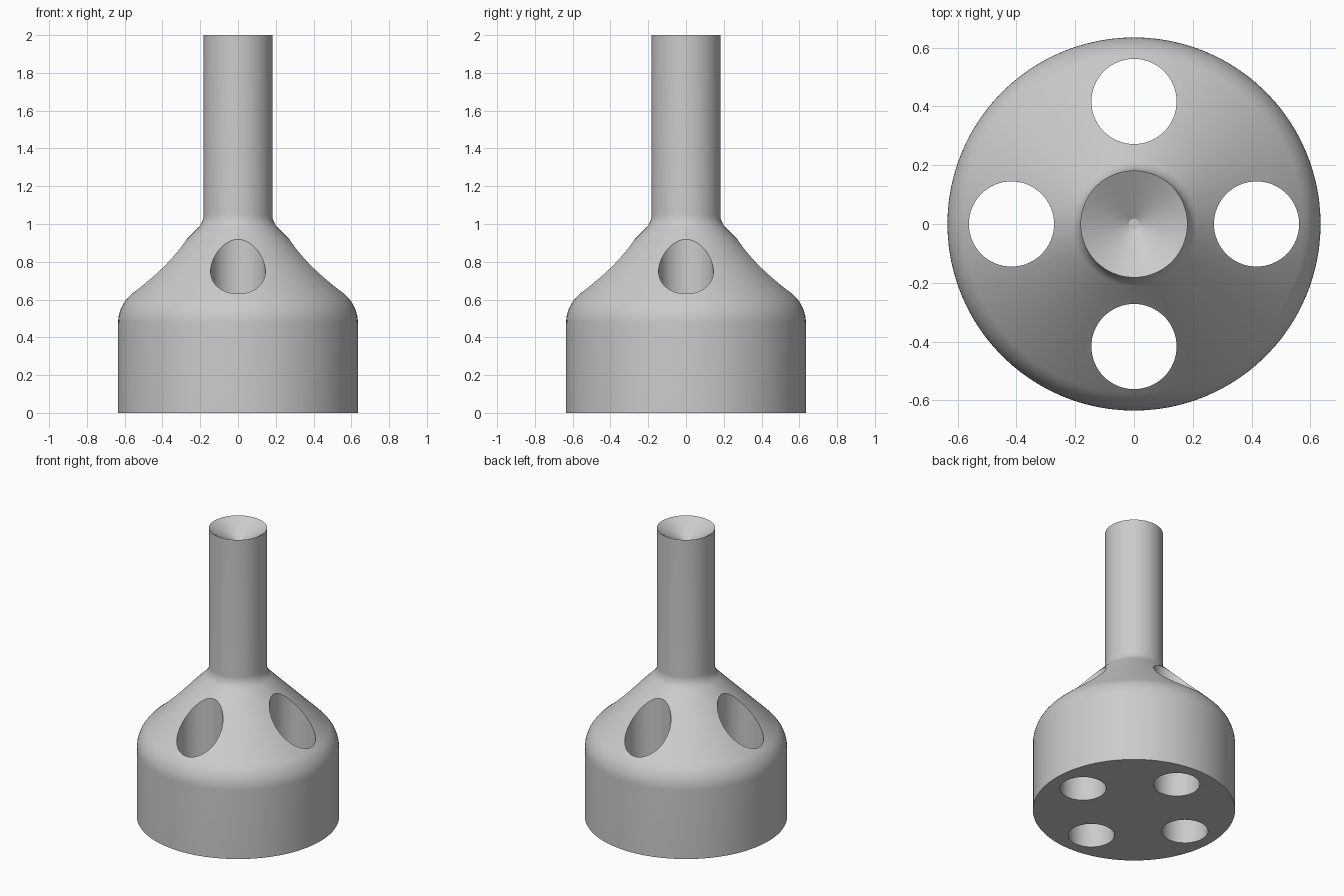
import bpy, bmesh, math
from mathutils import Matrix, Vector

default_cube = bpy.data.objects.get("Cube")
if default_cube:
    bpy.data.objects.remove(default_cube, do_unlink=True)

# Plain grey material
grey = bpy.data.materials.new("plain grey")
grey.use_nodes = True
colour = (0.6, 0.6, 0.6, 1)
grey.diffuse_color = colour
grey.node_tree.nodes["Principled BSDF"].inputs["Base Color"].default_value = colour


def make_object(name, bm):
    bmesh.ops.recalc_face_normals(bm, faces=bm.faces)
    mesh = bpy.data.meshes.new(name)
    bm.to_mesh(mesh)
    bm.free()
    mesh.materials.append(grey)
    obj = bpy.data.objects.new(name, mesh)
    bpy.context.collection.objects.link(obj)
    return obj


def arc(cx, cz, radius, start, end, steps):
    angles = [math.radians(start + (end - start) * i / steps) for i in range(steps + 1)]
    return [(cx + radius * math.cos(a), cz + radius * math.sin(a)) for a in angles]


def revolve(name, profile, segments):
    bm = bmesh.new()
    rings = []
    for r, z in profile:
        rings.append([bm.verts.new((r * math.cos(a), r * math.sin(a), z))
                      for a in (math.tau * i / segments for i in range(segments))])
    for low, high in zip(rings, rings[1:]):
        for i in range(segments):
            j = (i + 1) % segments
            bm.faces.new((low[i], low[j], high[j], high[i]))
    bm.faces.new(rings[0][::-1])
    bm.faces.new(rings[-1])
    return make_object(name, bm)


# Body: drum, rounded shoulder, cone, filleted neck, stem and countersunk top
base_r, stem_r = 0.635, 0.182
profile = [(base_r, 0)]
profile += arc(base_r - 0.2, 0.475, 0.2, 0, 45, 10)
profile += arc(stem_r + 0.1, 1.05, 0.1, 225, 180, 8)
profile += [(stem_r, 2), (0.018, 1.9)]
body = revolve("flanged_body", profile, 96)

# Four vertical through holes
bm = bmesh.new()
for k in range(4):
    angle = k * math.pi / 2
    place = Vector((0.417 * math.cos(angle), 0.417 * math.sin(angle), 0.5))
    bmesh.ops.create_cone(bm, cap_ends=True, segments=64, radius1=0.145,
                          radius2=0.145, depth=1.4, matrix=Matrix.Translation(place))
cutter = make_object("hole_cutter", bm)
cutter.hide_render = True

cut = body.modifiers.new("through_holes", 'BOOLEAN')
cut.operation = 'DIFFERENCE'
cut.solver = 'EXACT'
cut.object = cutter

bpy.ops.object.select_all(action='DESELECT')
body.select_set(True)
bpy.context.view_layer.objects.active = body
bpy.ops.object.modifier_apply(modifier=cut.name)
bpy.data.objects.remove(cutter, do_unlink=True)
bpy.ops.object.shade_smooth_by_angle(angle=math.radians(30))
